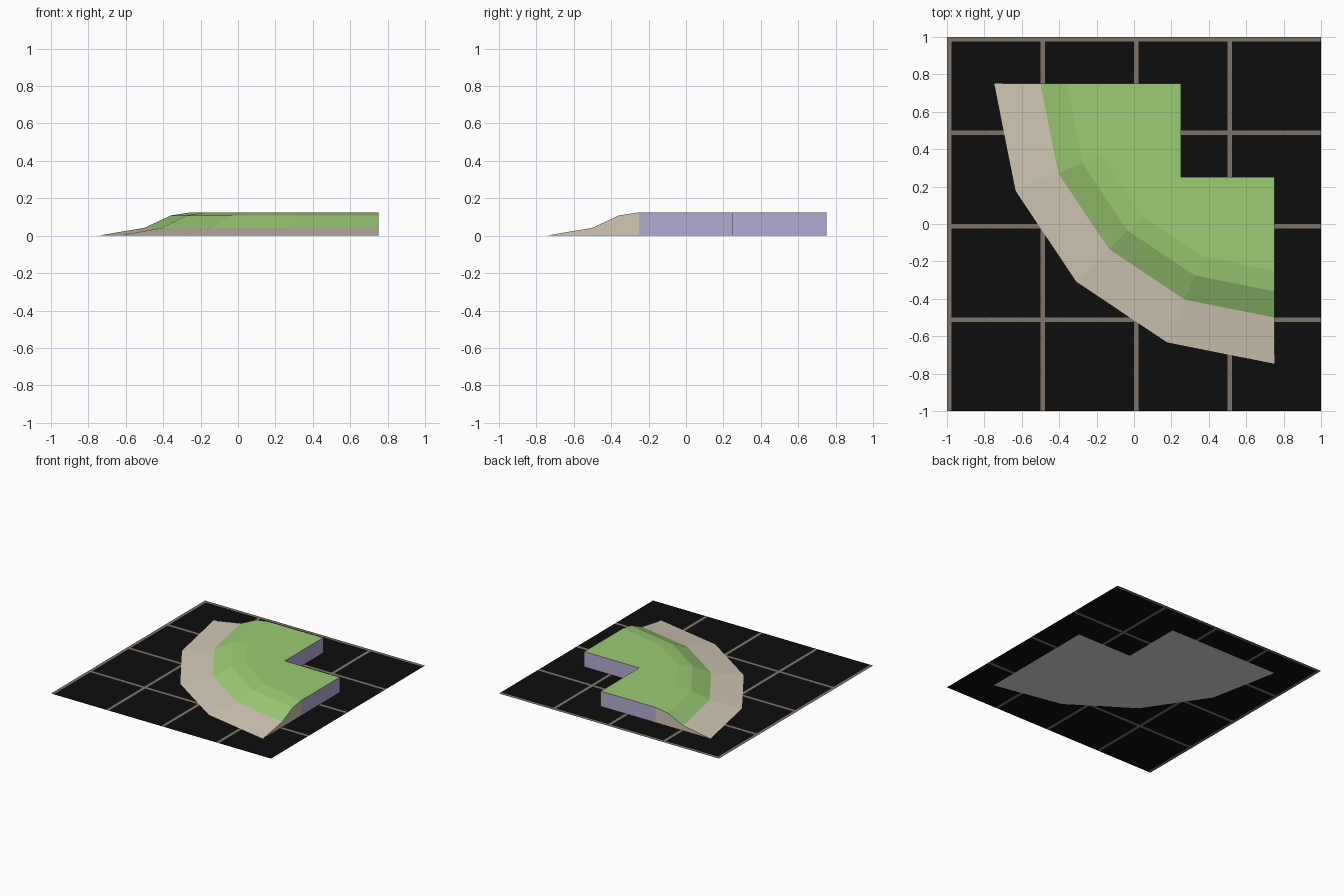
import bpy, bmesh, math

if "Cube" in bpy.data.objects:
    bpy.data.objects.remove(bpy.data.objects["Cube"])


def material(name, rgb):
    def lin(c):
        c /= 255
        return c / 12.92 if c <= 0.04045 else ((c + 0.055) / 1.055) ** 2.4
    m = bpy.data.materials.new(name)
    m.diffuse_color = (*[lin(c) for c in rgb], 1)
    m.use_nodes = True
    m.node_tree.nodes["Principled BSDF"].inputs["Base Color"].default_value = m.diffuse_color
    return m


def finish(bm, name, mats):
    me = bpy.data.meshes.new(name)
    bm.to_mesh(me)
    bm.free()
    for m in mats:
        me.materials.append(m)
    ob = bpy.data.objects.new(name, me)
    bpy.context.collection.objects.link(ob)
    return ob


black = material("black", (13, 13, 13))
line = material("line brown", (127, 117, 105))
green = material("grass green", (156, 204, 116))
sand = material("sand", (210, 200, 180))
lilac = material("wall lilac", (181, 171, 212))
grey = material("underside grey", (220, 220, 220))

# Ground plane: 4 x 4 black cells, each with a line on its left and back edge
bm = bmesh.new()
W, Z = 0.025, 0.0005
cuts = sorted([-1 + 0.5 * i for i in range(5)] + [-1 + 0.5 * i + W for i in range(4)])
grid = [[bm.verts.new((x, -y, Z)) for y in cuts] for x in cuts]
for i in range(8):
    for j in range(8):
        f = bm.faces.new((grid[i][j], grid[i][j + 1], grid[i + 1][j + 1], grid[i + 1][j]))
        f.material_index = 1 if i % 2 == 0 or j % 2 == 0 else 0
        f.normal_update()
        if f.normal.z < 0:
            f.normal_flip()
finish(bm, "ground_grid", [black, line])

# Shore corner: quarter-round profile swept about (0.75, 0.75)
PROFILE = [(1.5, 0), (1.25, 0.042), (1.11, 0.108), (1.0, 0.125)]
TOP, C, STEPS = 0.125, 0.75, 4
GREEN, SAND, LILAC, GREY = range(4)
bm = bmesh.new()


def ring_point(r, z, k):
    a = math.pi / 2 * k / STEPS
    return (C - r * math.cos(a), C - r * math.sin(a), z)


def face(points, mat):
    f = bm.faces.new([bm.verts.new(p) for p in points])
    f.material_index = mat


# sloped bands: sand outside, grass inside
for n in range(3):
    (r0, z0), (r1, z1) = PROFILE[n], PROFILE[n + 1]
    for k in range(STEPS):
        face([ring_point(r0, z0, k), ring_point(r0, z0, k + 1),
              ring_point(r1, z1, k + 1), ring_point(r1, z1, k)], SAND if n == 0 else GREEN)

# flat top and underside around the square notch
notch = [(0.75, 0.25), (0.25, 0.25), (0.25, 0.75)]
face([ring_point(1.0, TOP, k) for k in range(STEPS + 1)] + [(x, y, TOP) for x, y in notch], GREEN)
face([ring_point(1.5, 0, k) for k in range(STEPS + 1)] + [(0.75, -0.25, 0)]
     + [(x, y, 0) for x, y in notch] + [(-0.25, 0.75, 0)], GREY)

# sand end caps
for k in (0, STEPS):
    face([ring_point(r, z, k) for r, z in PROFILE + [(1.0, 0)]], SAND)

# lilac cut walls
path = [(0.75, -0.25)] + notch + [(-0.25, 0.75)]
for (x0, y0), (x1, y1) in zip(path, path[1:]):
    face([(x0, y0, 0), (x1, y1, 0), (x1, y1, TOP), (x0, y0, TOP)], LILAC)

bmesh.ops.remove_doubles(bm, verts=bm.verts, dist=0.0001)
bmesh.ops.recalc_face_normals(bm, faces=bm.faces)
finish(bm, "shore_corner", [green, sand, lilac, grey])
